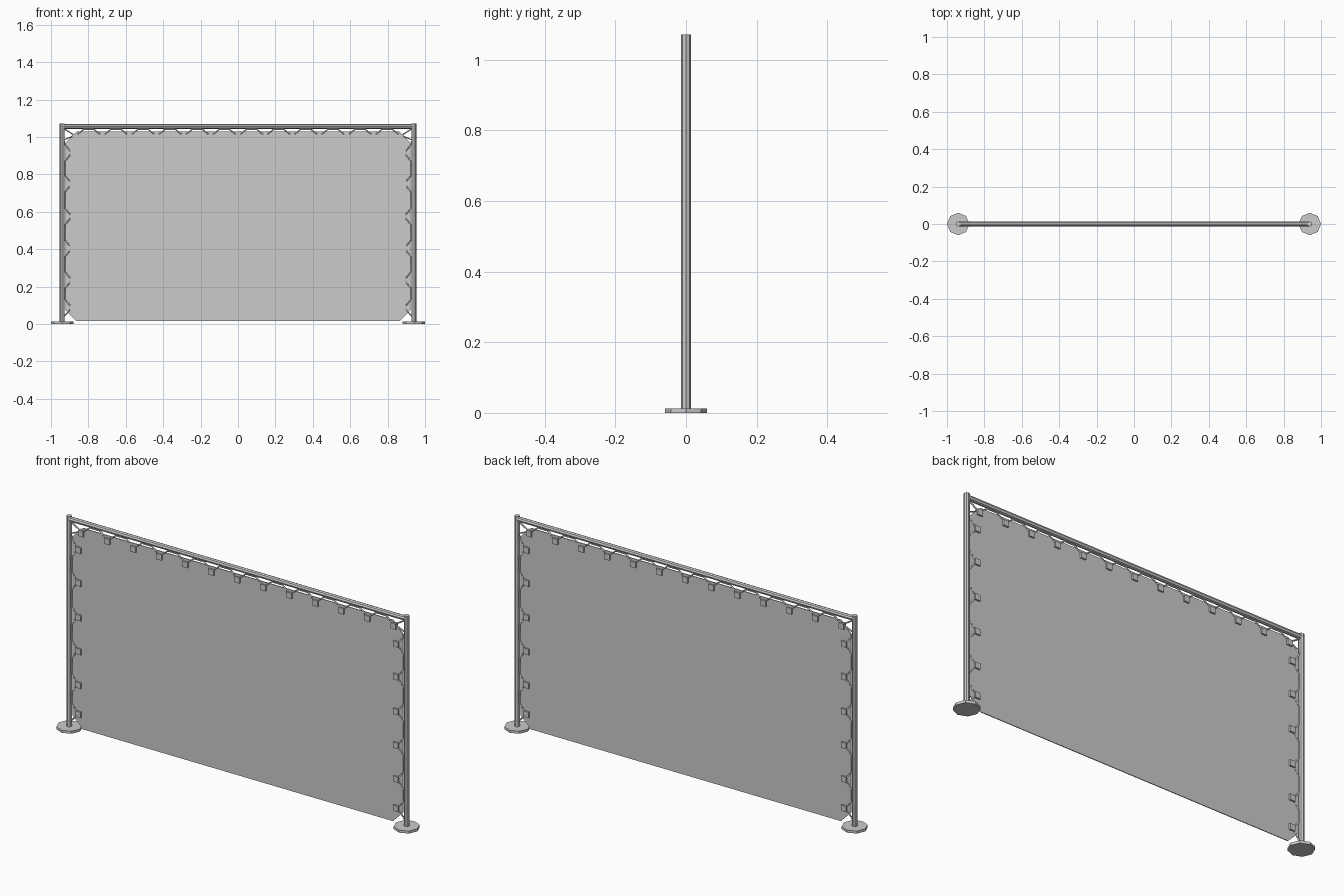
import bpy, bmesh
from math import pi
from mathutils import Vector

if "Cube" in bpy.data.objects:
    bpy.data.objects.remove(bpy.data.objects["Cube"])

POST_X, POST_R, TOP_Z = 0.94, 0.0135, 1.072
RAIL_Z = 1.056


def cylinder(name, r, depth, loc, rot=(0, 0, 0), sides=8):
    bpy.ops.mesh.primitive_cylinder_add(vertices=sides, radius=r, depth=depth,
                                        location=loc, rotation=rot)
    bpy.context.object.name = name


def box(name, size, loc):
    bpy.ops.mesh.primitive_cube_add(size=1, location=loc)
    ob = bpy.context.object
    ob.name = name
    ob.scale = size


def rope(name, paths, r=0.004):
    cu = bpy.data.curves.new(name, 'CURVE')
    cu.dimensions = '3D'
    cu.bevel_depth = r
    cu.bevel_resolution = 1
    cu.use_fill_caps = True
    for pts in paths:
        sp = cu.splines.new('POLY')
        sp.points.add(len(pts) - 1)
        for p, (x, z) in zip(sp.points, pts):
            p.co = (x, 0, z, 1)
    bpy.context.collection.objects.link(bpy.data.objects.new(name, cu))


# banner sheet with clipped corners
W, B, T, C = 0.922, 0.016, 1.029, 0.058
outline = [(-W + C, B), (W - C, B), (W, B + C), (W, T - C),
           (W - C, T), (-W + C, T), (-W, T - C), (-W, B + C)]
bm = bmesh.new()
face = bm.faces.new([bm.verts.new((x, -0.002, z)) for x, z in outline])
ext = bmesh.ops.extrude_face_region(bm, geom=[face])
bmesh.ops.translate(bm, vec=Vector((0, 0.004, 0)),
                    verts=[v for v in ext['geom'] if isinstance(v, bmesh.types.BMVert)])
bmesh.ops.recalc_face_normals(bm, faces=bm.faces)
me = bpy.data.meshes.new("banner")
bm.to_mesh(me)
bm.free()
bpy.context.collection.objects.link(bpy.data.objects.new("banner", me))

# top rail
cylinder("top_rail", 0.0125, 2 * POST_X, (0, 0, RAIL_Z), (0, pi / 2, 0))

top_x = [-0.87 + i * 0.145 for i in range(13)]
side_z = [0.088, 0.235, 0.405, 0.575, 0.75, 0.915]

# top tabs and the lacing that ties them to the rail
for x in top_x:
    box("top_tab", (0.029, 0.02, 0.029), (x, 0, 1.002))
path = [(-POST_X, RAIL_Z - 0.006)]
for x in top_x:
    if x > -0.8:
        path.append((x - 0.045, 1.041))
    path += [(x - 0.008, 1.012), (x + 0.008, 1.012)]
    if x < 0.8:
        path.append((x + 0.045, 1.041))
path.append((POST_X, RAIL_Z - 0.006))
rope("top_lacing", [path])

# posts, bases, side tabs and side lacing
for s, side in ((-1, "left"), (1, "right")):
    cylinder(side + "_base", 0.06, 0.013, (s * POST_X, 0, 0.0065))
    cylinder(side + "_post", POST_R, TOP_Z - 0.005, (s * POST_X, 0, (TOP_Z + 0.005) / 2))
    path = [(s * POST_X, 0.03)]
    for z in side_z:
        box(side + "_tab", (0.029, 0.02, 0.029), (s * 0.884, 0, z))
        if z > 0.1:
            path.append((s * 0.926, z - 0.045))
        path += [(s * 0.895, z - 0.008), (s * 0.895, z + 0.008), (s * 0.926, z + 0.045)]
    # tie running up to the corner tab
    path += [(s * 0.93, 0.985), (s * 0.875, 1.008)]
    rope(side + "_lacing", [path])
